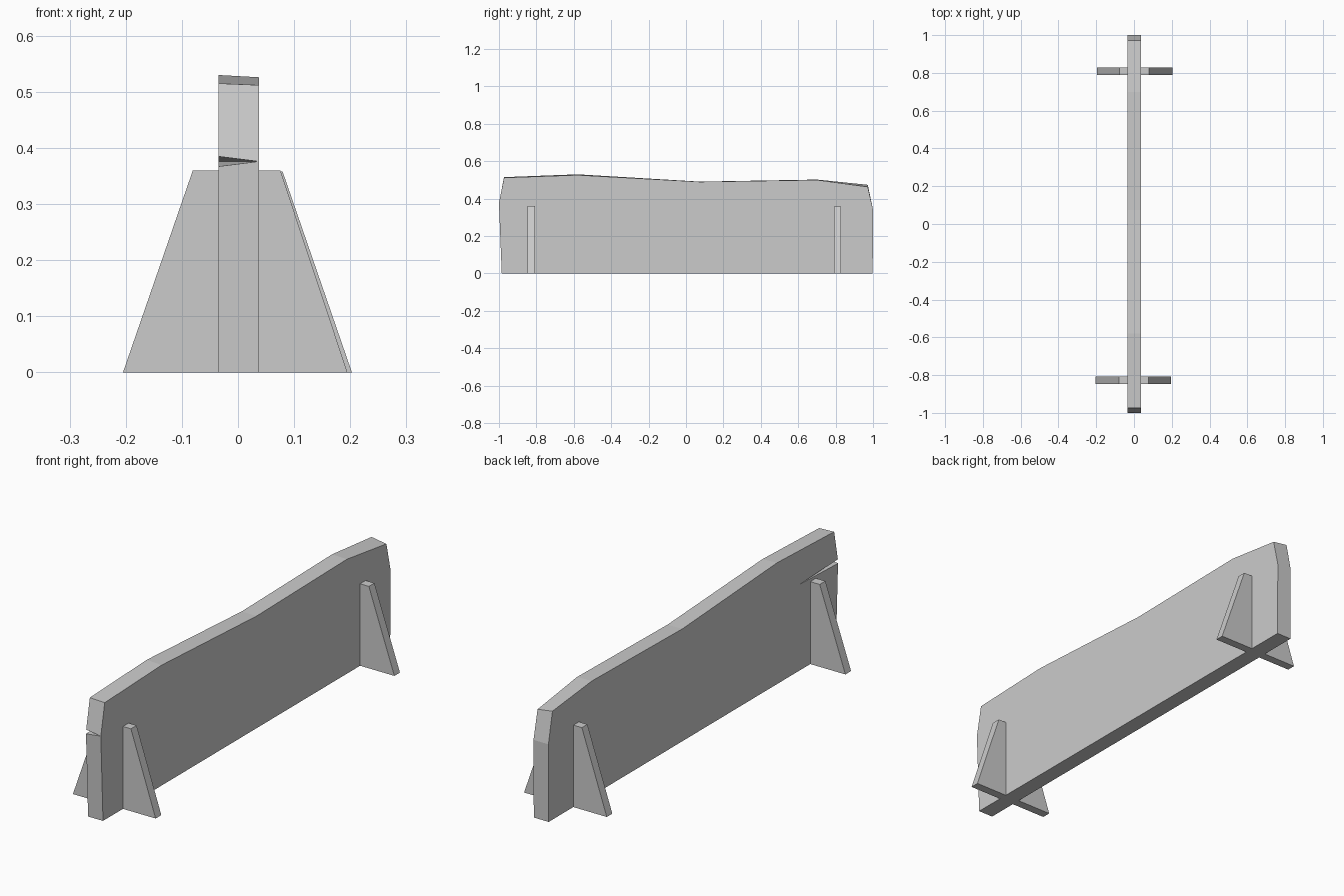
import bpy
import bmesh
from mathutils import Vector

cube = bpy.data.objects.get("Cube")
if cube:
    bpy.data.objects.remove(cube, do_unlink=True)

grey = bpy.data.materials.new("plain_grey")
grey.use_nodes = True
colour = (0.6, 0.6, 0.6, 1)
grey.diffuse_color = colour
grey.node_tree.nodes["Principled BSDF"].inputs["Base Color"].default_value = colour


def finish(name, bm):
    bmesh.ops.recalc_face_normals(bm, faces=bm.faces)
    mesh = bpy.data.meshes.new(name)
    bm.to_mesh(mesh)
    bm.free()
    mesh.materials.append(grey)
    obj = bpy.data.objects.new(name, mesh)
    bpy.context.collection.objects.link(obj)
    return obj


def loft(name, ring_a, ring_b):
    """Solid slab between two matching outlines."""
    bm = bmesh.new()
    a = [bm.verts.new(p) for p in ring_a]
    b = [bm.verts.new(p) for p in ring_b]
    bm.faces.new(a)
    bm.faces.new(b)
    for i in range(len(a)):
        j = (i + 1) % len(a)
        bm.faces.new((a[i], a[j], b[j], b[i]))
    return finish(name, bm)


# Upright board: (y, z on the right face, drop towards the left face)
outline = [(-0.985, 0, 0), (-1, 0.376, 0), (-0.973, 0.515, 0.003),
           (-0.58, 0.53, 0.004), (0.075, 0.491, 0.001), (0.7, 0.502, 0.002),
           (0.972, 0.474, 0.011), (1, 0.34, 0), (0.998, 0, 0)]
board = loft("board",
             [(-0.035, y, z) for y, z, d in outline],
             [(0.037, y, z - d) for y, z, d in outline])

# Thin split at the front end, wide on the right face and closing to the left
tip = Vector((0.036, -1, 0.376))
inner = Vector((-0.035, -0.73, 0.376))
middle = (tip + inner) / 2
along = (tip - inner) * 0.7
bm = bmesh.new()
points = [middle + along, middle - along]
for side in (-1, 1):
    corner = Vector((-0.035, -1, 0.376 + side * 0.009))
    points.append(middle + (corner - middle) * 2.5)
for p in points:
    bm.verts.new(p)
bmesh.ops.convex_hull(bm, input=bm.verts)
cutter = finish("split_cutter", bm)
cutter.hide_render = True
cutter.hide_viewport = True
cutter.display_type = 'WIRE'

split = board.modifiers.new("split", 'BOOLEAN')
split.operation = 'DIFFERENCE'
split.solver = 'EXACT'
split.object = cutter


# Tapered cross supports slotted over the board
def support(name, y0, y1, shift, top):
    ring = [(-0.2 + shift, 0), (0.2 + shift, 0),
            (0.078 + shift / 2, top), (-0.078 + shift / 2, top)]
    loft(name, [(x, y0, z) for x, z in ring], [(x, y1, z) for x, z in ring])


support("front_support", -0.847, -0.808, -0.005, 0.36)
support("back_support", 0.79, 0.828, 0.003, 0.358)
